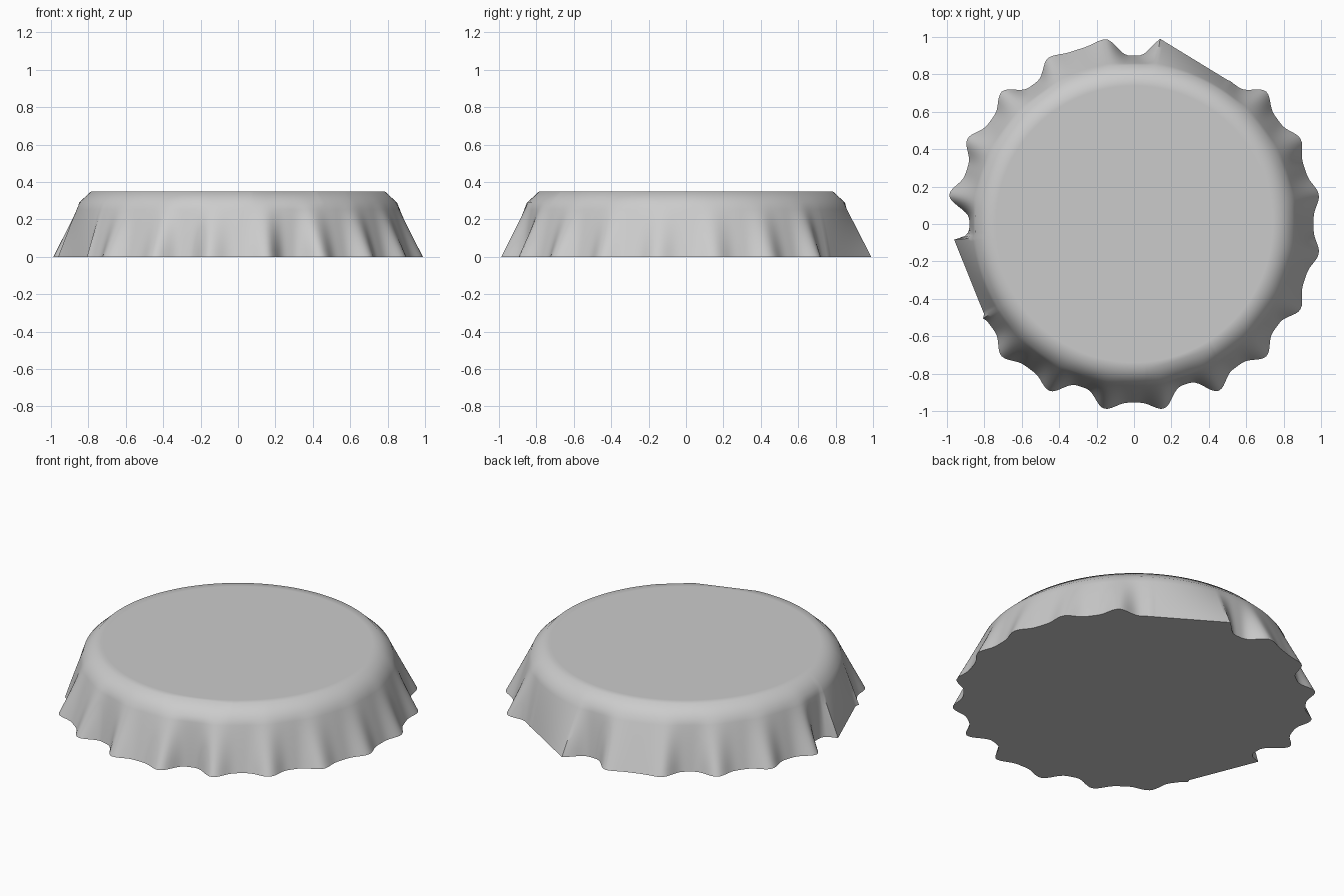
import bpy, bmesh, math

cube = bpy.data.objects.get("Cube")
if cube:
    bpy.data.objects.remove(cube, do_unlink=True)

steel = bpy.data.materials.new("grey_steel")
steel.use_nodes = True
grey = (0.6, 0.6, 0.6, 1)
steel.diffuse_color = grey
steel.node_tree.nodes["Principled BSDF"].inputs["Base Color"].default_value = grey

HEIGHT, SHOULDER_Z, SHOULDER_R, TOP_R = 0.35, 0.29, 0.85, 0.785
STEPS = 360
# Radius at the foot of each flute, counter-clockwise from +x; crests lie between
VALLEYS = [0.96, 0.96, 0.95, 0.92, 0.94, 0.9, 0.98, 0.92, 0.945, 0.94,
           0.88, 0.92, 0.94, 0.955, 0.915, 0.955, 0.9, 0.94, 0.94, 0.96]
PITCH = 360 / len(VALLEYS)
# Straight stretches: start angle, start radius, end angle, end radius
FLATS = [(57, 0.918, 82, 1.0), (185, 0.965, 211, 0.935)]
RIM_DENTS = [(275, TOP_R, 302, TOP_R), (302, TOP_R, 316, TOP_R)]


def chord(deg, a0, r0, a1, r1):
    """Radius of a straight line between two polar points."""
    t, u, span = (math.radians(v) for v in (deg - a0, a1 - deg, a1 - a0))
    return r0 * r1 * math.sin(span) / (r0 * math.sin(t) + r1 * math.sin(u))


def straight(deg, pieces, default):
    for piece in pieces:
        if piece[0] <= deg <= piece[2]:
            return chord(deg, *piece)
    return default


def hem(deg):
    """Outline of the crimped lower edge."""
    k = round(deg / PITCH) % len(VALLEYS)
    offset = abs(deg - round(deg / PITCH) * PITCH) / (PITCH / 2)
    crest = (0.5 - 0.5 * math.cos(math.pi * offset)) ** 1.8
    return straight(deg, FLATS, VALLEYS[k] + (1 - VALLEYS[k]) * crest)


def skirt(deg, z):
    """Cone that gathers into flutes towards the hem."""
    t = 1 - z / SHOULDER_Z
    return SHOULDER_R + (1 - SHOULDER_R) * t - (1 - hem(deg)) * t ** 1.15


# Rows from the hem up to the flat top
rows = [(SHOULDER_Z * i / 8, skirt) for i in range(9)]
rows.append((HEIGHT, lambda deg, z: straight(deg, RIM_DENTS, TOP_R)))
rows.append((HEIGHT, lambda deg, z: 0.74))

bm = bmesh.new()
rings = []
for z, radius in rows:
    ring = []
    for i in range(STEPS):
        deg = i * 360 / STEPS
        a, r = math.radians(deg), radius(deg, z)
        ring.append(bm.verts.new((r * math.cos(a), r * math.sin(a), z)))
    rings.append(ring)
for low, high in zip(rings, rings[1:]):
    for i in range(STEPS):
        j = (i + 1) % STEPS
        bm.faces.new((low[i], low[j], high[j], high[i]))
# Closed flat top and underside
bm.faces.new(rings[-1])
bm.faces.new(list(reversed(rings[0])))

mesh = bpy.data.meshes.new("crimped_cap")
bm.to_mesh(mesh)
bm.free()
mesh.materials.append(steel)
cap = bpy.data.objects.new("crimped_cap", mesh)
bpy.context.collection.objects.link(cap)

for ob in bpy.context.selected_objects:
    ob.select_set(False)
cap.select_set(True)
bpy.context.view_layer.objects.active = cap
bpy.ops.object.shade_smooth_by_angle(angle=math.radians(50))
